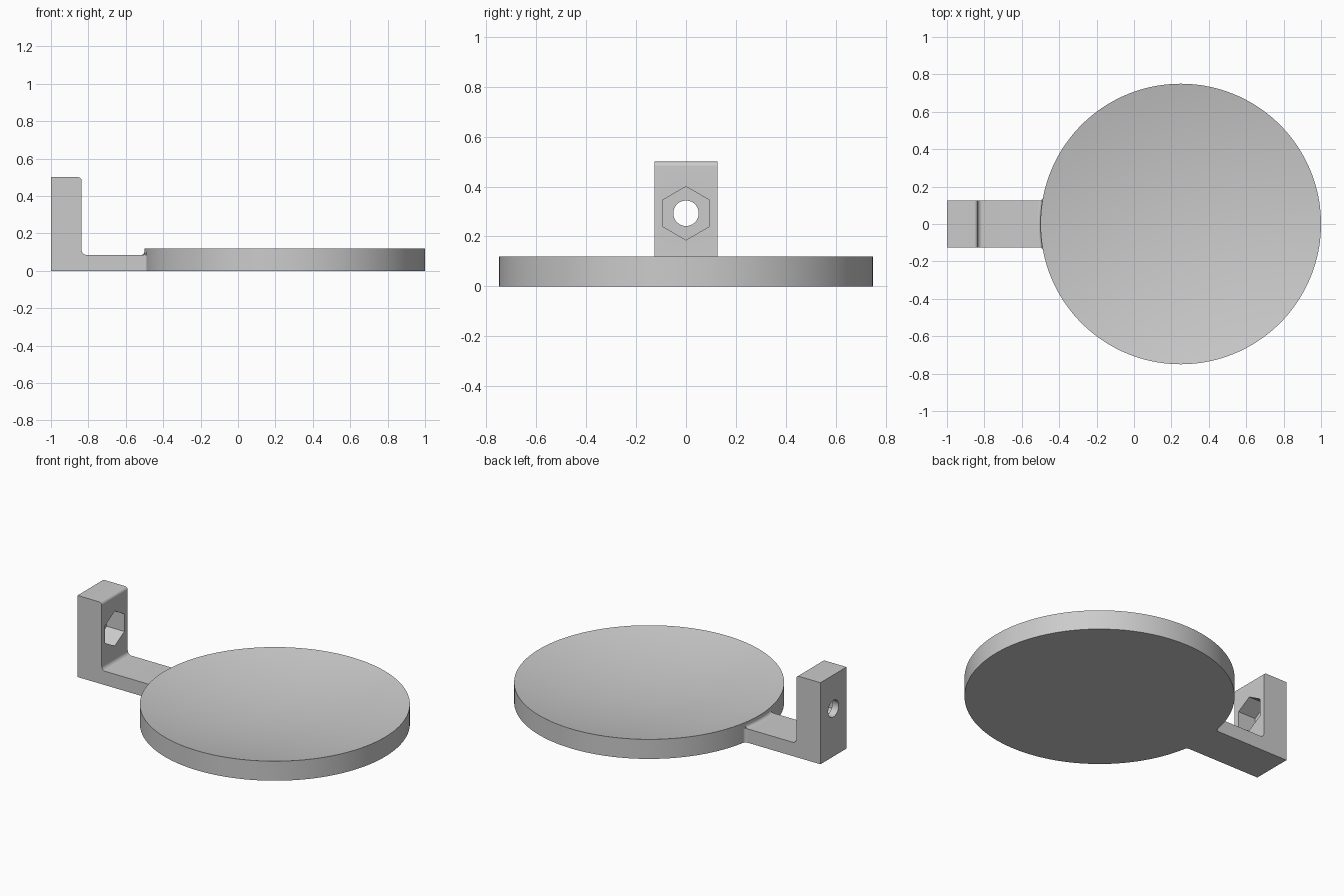
import bpy, bmesh
from math import sin, cos, pi, radians, asin
from mathutils import Matrix

cube = bpy.data.objects.get("Cube")
if cube:
    bpy.data.objects.remove(cube, do_unlink=True)

CX, R, DISC_H = 0.25, 0.75, 0.12       # dish
DISH_DEPTH = 0.083
HALF_W, ARM_H = 0.126, 0.085           # bracket arm
POST_X, POST_H = -0.836, 0.50          # bracket post
HOLE_Z, POCKET = 0.293, 0.12           # bolt hole height, nut pocket depth

grey = bpy.data.materials.new("plain grey")
grey.use_nodes = True
colour = (0.6, 0.6, 0.6, 1)
grey.diffuse_color = colour
grey.node_tree.nodes["Principled BSDF"].inputs["Base Color"].default_value = colour


def finish(name, bm):
    bmesh.ops.recalc_face_normals(bm, faces=bm.faces)
    mesh = bpy.data.meshes.new(name)
    bm.to_mesh(mesh)
    bm.free()
    obj = bpy.data.objects.new(name, mesh)
    bpy.context.collection.objects.link(obj)
    mesh.materials.append(grey)
    return obj


def prism(name, points, direction):
    bm = bmesh.new()
    face = bm.faces.new([bm.verts.new(p) for p in points])
    new = bmesh.ops.extrude_face_region(bm, geom=[face])["geom"]
    verts = [v for v in new if isinstance(v, bmesh.types.BMVert)]
    bmesh.ops.translate(bm, verts=verts, vec=direction)
    return finish(name, bm)


def cylinder(name, radius, sides, matrix, depth):
    bm = bmesh.new()
    bmesh.ops.create_cone(bm, cap_ends=True, segments=sides, radius1=radius,
                          radius2=radius, depth=depth, matrix=matrix)
    return finish(name, bm)


def arc(cx, cy, r, start, end, steps=8):
    angles = [radians(start + (end - start) * i / steps) for i in range(steps + 1)]
    return [(cx + r * cos(a), cy + r * sin(a)) for a in angles]


def cut(obj, cutter):
    mod = obj.modifiers.new("cut", "BOOLEAN")
    mod.object, mod.solver = cutter, "EXACT"
    bpy.context.view_layer.objects.active = obj
    bpy.ops.object.modifier_apply(modifier=mod.name)
    bpy.data.objects.remove(cutter, do_unlink=True)


# Round plate with a flat underside and a shallow concave top
bm = bmesh.new()
rings = 24
profile = [(0, 0), (R, 0)]
for i in range(rings + 1):
    u = 1 - i / rings
    profile.append((R * u, DISC_H - DISH_DEPTH * (1 - u * u)))
verts = [bm.verts.new((CX + r, 0, z)) for r, z in profile]
edges = [bm.edges.new(pair) for pair in zip(verts, verts[1:])]
bmesh.ops.spin(bm, geom=verts + edges, cent=(CX, 0, 0), axis=(0, 0, 1),
               angle=2 * pi, steps=160, use_duplicate=False)
bmesh.ops.remove_doubles(bm, verts=bm.verts, dist=0.0001)
dish = finish("concave_dish", bm)

# L-shaped bracket with rounded inner corners
f, t = 0.025, 0.018
side = [(-1, 0), (-0.45, 0), (-0.45, ARM_H)]
side += arc(POST_X + f, ARM_H + f, f, 270, 180)
side += arc(POST_X - t, POST_H - t, t, 0, 90)
side += [(-1, POST_H)]
bracket = prism("bracket", [(x, -HALF_W, z) for x, z in side], (0, 2 * HALF_W, 0))

# Hexagonal nut pocket, corner upwards, and round bolt hole
turn = Matrix.Rotation(pi / 2, 4, "Y")
cut(bracket, cylinder("nut_cutter", 0.107, 6,
                      Matrix.Translation((POST_X, 0, HOLE_Z)) @ turn
                      @ Matrix.Rotation(pi / 6, 4, "Z"), 2 * POCKET))
cut(bracket, cylinder("bolt_cutter", 0.051, 40,
                      Matrix.Translation((-0.95, 0, HOLE_Z)) @ turn, 0.3))

# Curved fillet where the arm top meets the dish
g = 0.018
outline = [(R - 0.02, ARM_H - 0.01), (R + g, ARM_H - 0.01)]
outline += arc(R + g, ARM_H + g, g, 270, 180, 6) + [(R - 0.02, ARM_H + g)]
half = asin(HALF_W / (R + g))
steps = 16
bm = bmesh.new()
sections = []
for i in range(steps + 1):
    a = pi - half + 2 * half * i / steps
    sections.append([bm.verts.new((CX + r * cos(a), r * sin(a), z)) for r, z in outline])
n = len(outline)
for a, b in zip(sections, sections[1:]):
    for k in range(n):
        bm.faces.new((a[k], a[(k + 1) % n], b[(k + 1) % n], b[k]))
bm.faces.new(sections[0])
bm.faces.new(sections[-1])
parts = [dish, bracket, finish("arm_fillet", bm)]

# Small upright fillets on both sides of the arm
edge_x = CX - (R * R - (HALF_W + g) ** 2) ** 0.5
plan = [(edge_x + 0.03, HALF_W - 0.01), (edge_x - g, HALF_W - 0.01)]
plan += arc(edge_x - g, HALF_W + g, g, 270, 360, 6)
plan += [(edge_x + 0.03, HALF_W + g)]
for name, s in (("left_corner_fillet", 1), ("right_corner_fillet", -1)):
    parts.append(prism(name, [(x, s * y, 0) for x, y in plan], (0, 0, ARM_H)))

# Smooth shading with crisp edges
bpy.ops.object.select_all(action="DESELECT")
for obj in parts:
    obj.select_set(True)
bpy.context.view_layer.objects.active = dish
bpy.ops.object.shade_smooth_by_angle(angle=radians(30))
